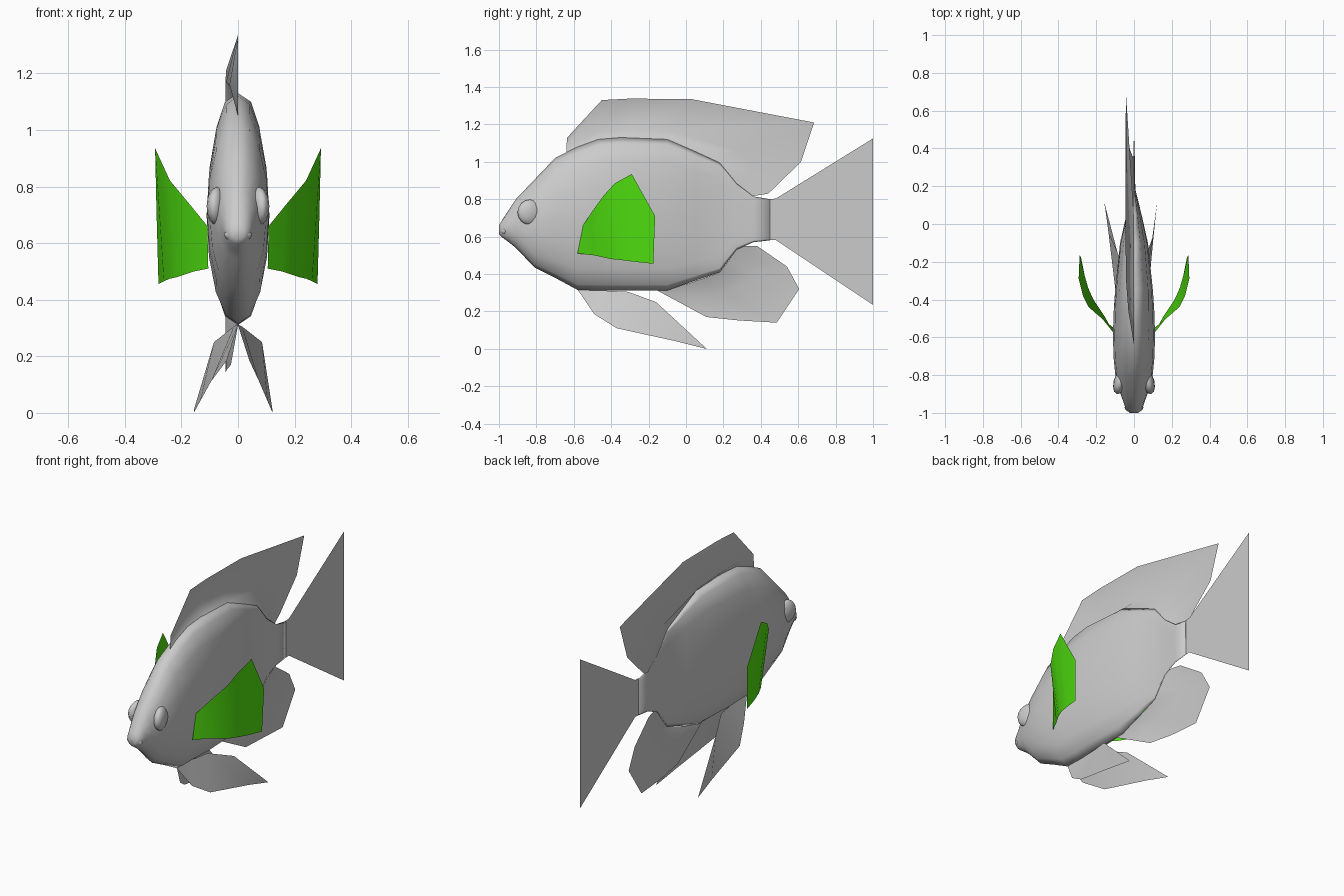
import bpy, bmesh, math

green = bpy.data.materials.new("fin_green")
green.diffuse_color = (0.08, 0.75, 0.005, 1)


def add_mesh(name, verts, faces, mat=None):
    me = bpy.data.meshes.new(name)
    me.from_pydata(verts, [], faces)
    bm = bmesh.new()
    bm.from_mesh(me)
    bmesh.ops.recalc_face_normals(bm, faces=bm.faces)
    bm.to_mesh(me)
    bm.free()
    me.shade_smooth()
    ob = bpy.data.objects.new(name, me)
    bpy.context.collection.objects.link(ob)
    if mat:
        me.materials.append(mat)
    return ob


def sheet(name, cols, mat=None):
    """Thin fin surface: a grid made of equal-length columns of points."""
    n = len(cols[0])
    verts = [p for c in cols for p in c]
    faces = [(i*n + j, i*n + j + 1, (i+1)*n + j + 1, (i+1)*n + j)
             for i in range(len(cols) - 1) for j in range(n - 1)]
    return add_mesh(name, verts, faces, mat)


# Body: rings along y, fuller towards the back (y, bottom z, top z, half width)
stations = [
    (-1.0, 0.612, 0.66, 0.022), (-0.985, 0.597, 0.685, 0.042),
    (-0.95, 0.572, 0.74, 0.053), (-0.91, 0.54, 0.80, 0.068),
    (-0.81, 0.435, 0.905, 0.098), (-0.70, 0.38, 1.02, 0.109),
    (-0.58, 0.315, 1.08, 0.111), (-0.47, 0.312, 1.12, 0.108),
    (-0.35, 0.311, 1.13, 0.100), (-0.10, 0.312, 1.12, 0.074),
    (0.05, 0.365, 1.055, 0.04), (0.18, 0.41, 0.995, 0.008),
    (0.27, 0.53, 0.885, 0.004), (0.36, 0.57, 0.815, 0.004),
    (0.45, 0.58, 0.80, 0.001)]
N = 16
verts, faces = [], []
for y, lo, hi, w in stations:
    power = 0.8 if y > -0.36 else 1.0
    for k in range(N):
        a = 2 * math.pi * k / N
        side = math.copysign(abs(math.sin(a)) ** power, math.sin(a))
        verts.append((w * side, y, (lo+hi)/2 + (hi-lo)/2 * math.cos(a)))
for i in range(len(stations) - 1):
    for k in range(N):
        m = (k + 1) % N
        faces.append((i*N + k, i*N + m, (i+1)*N + m, (i+1)*N + k))
faces.append(tuple(range(N)))
faces.append(tuple(range((len(stations) - 1) * N, len(stations) * N)))
add_mesh("body", verts, faces)

# Eyes: low, wide bumps on the head
for s, side in ((1, "right"), (-1, "left")):
    bpy.ops.mesh.primitive_uv_sphere_add(segments=12, ring_count=8, radius=1,
                                         location=(s * 0.074, -0.835, 0.73))
    eye = bpy.context.object
    eye.name = side + "_eye"
    eye.scale = (0.034, 0.068, 0.068)
    eye.rotation_euler.z = s * 0.25
    eye.data.shade_smooth()

# Lips: small ring-like bump at the snout
bpy.ops.mesh.primitive_uv_sphere_add(segments=12, ring_count=6, radius=1,
                                     location=(0, -0.972, 0.63))
lips = bpy.context.object
lips.name = "lips"
lips.scale = (0.05, 0.026, 0.026)
lips.data.shade_smooth()

# Tail fin: flat fan
sheet("tail_fin", [[(0, 0.42, 0.58), (0, 0.42, 0.80)],
                   [(0, 0.48, 0.582), (0, 0.48, 0.803)],
                   [(0, 1.0, 0.235), (0, 1.0, 1.125)]])

# Dorsal fin: base, fold bulging to the left, outer edge
sheet("dorsal_fin", [
    [(0, -0.64, 1.05), (0, -0.64, 1.08), (0, -0.635, 1.13)],
    [(0, -0.47, 1.115), (-0.03, -0.46, 1.16), (0, -0.45, 1.33)],
    [(0, -0.30, 1.125), (-0.042, -0.30, 1.17), (0, -0.30, 1.338)],
    [(0, -0.10, 1.115), (-0.045, -0.06, 1.16), (0, 0.03, 1.335)],
    [(0, 0.17, 0.99), (-0.042, 0.28, 1.06), (-0.042, 0.685, 1.21)],
    [(0, 0.26, 0.88), (-0.042, 0.38, 0.94), (-0.042, 0.615, 1.0)],
    [(0, 0.34, 0.815), (-0.02, 0.39, 0.822), (-0.035, 0.44, 0.83)]])

# Anal fin: base, bulging middle, outer edge
sheet("anal_fin", [
    [(0, -0.17, 0.325), (0, -0.16, 0.318), (0, -0.15, 0.31)],
    [(0, 0.0, 0.345), (-0.025, 0.05, 0.28), (-0.025, 0.11, 0.17)],
    [(0, 0.10, 0.38), (-0.045, 0.18, 0.30), (-0.04, 0.28, 0.152)],
    [(0, 0.18, 0.41), (-0.045, 0.30, 0.33), (-0.045, 0.485, 0.14)],
    [(0, 0.23, 0.475), (-0.045, 0.37, 0.40), (-0.045, 0.605, 0.32)],
    [(0, 0.27, 0.53), (-0.035, 0.38, 0.47), (-0.04, 0.54, 0.44)],
    [(0, 0.30, 0.55), (-0.01, 0.34, 0.55), (-0.02, 0.38, 0.55)]])

# Paired fins
for s, side, spread in ((1, "right", 1.0), (-1, "left", 1.28)):
    k = s * spread
    # Pelvic fins, splayed below the belly
    sheet(side + "_pelvic_fin", [
        [(0, -0.58, 0.315), (0, -0.575, 0.31)],
        [(0, -0.45, 0.312), (s*0.04, -0.49, 0.185)],
        [(s*0.015, -0.31, 0.305), (k*0.075, -0.37, 0.11)],
        [(s*0.085, -0.16, 0.25), (k*0.105, -0.05, 0.04)],
        [(k*0.122, 0.10, 0.01), (k*0.122, 0.11, 0.0)]])
    # Pectoral fins: curved green sheets
    # (bottom x, y, z, top x, y, z)
    sheet(side + "_pectoral_fin", [
        [(s * xb, yb, zb), (s * xt, yt, zt)]
        for xb, yb, zb, xt, yt, zt in (
            (0.105, -0.58, 0.51, 0.108, -0.55, 0.66),
            (0.155, -0.49, 0.50, 0.165, -0.505, 0.73),
            (0.215, -0.40, 0.48, 0.24, -0.44, 0.82),
            (0.242, -0.34, 0.474, 0.27, -0.38, 0.885),
            (0.262, -0.27, 0.465, 0.293, -0.29, 0.935),
            (0.281, -0.175, 0.455, 0.288, -0.165, 0.71))], green)
